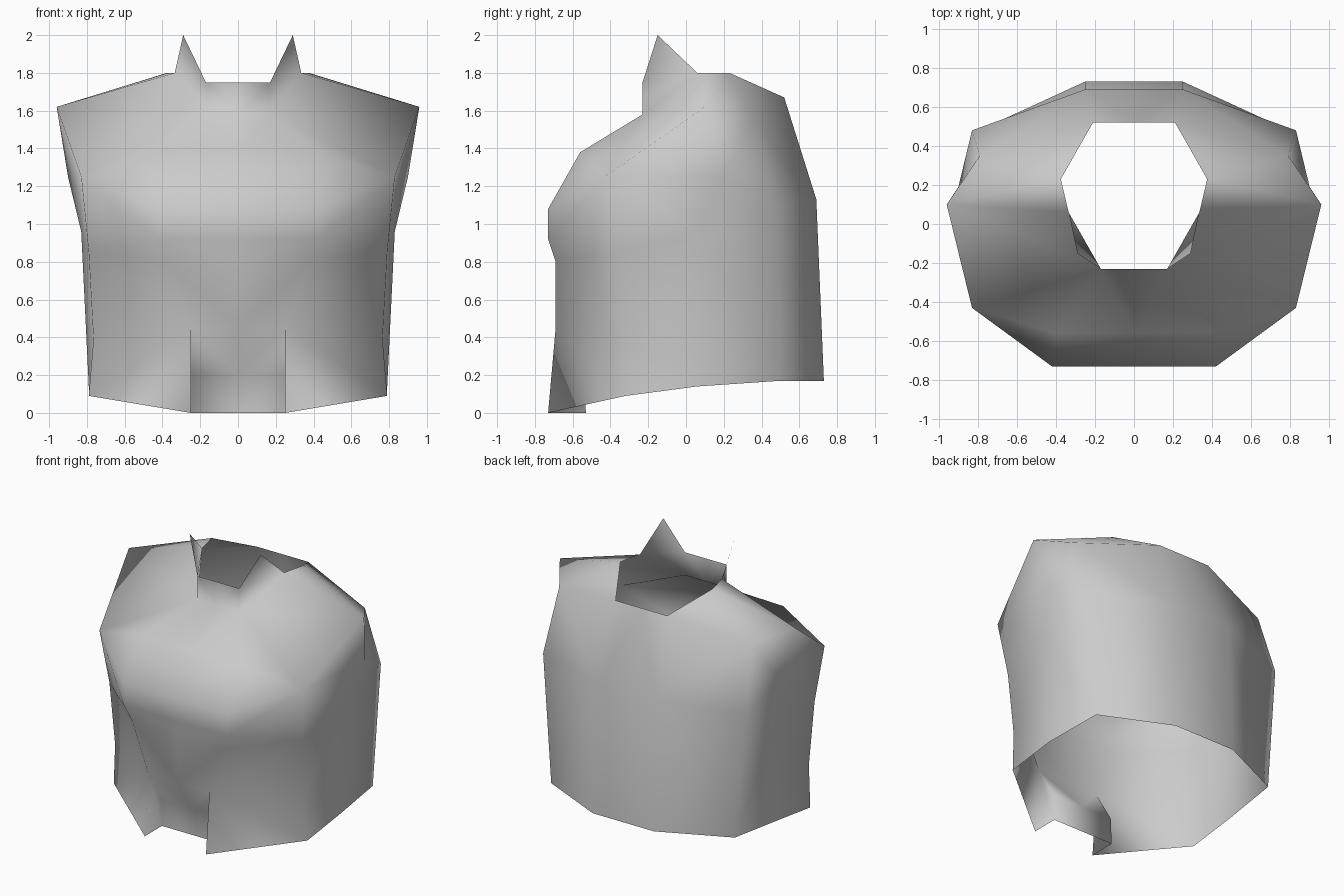
import bpy
import bmesh

if "Cube" in bpy.data.objects:
    bpy.data.objects.remove(bpy.data.objects["Cube"], do_unlink=True)

# Corners shared by neighbouring parts
neck_front = (.17, -.23, 1.58)
neck_side = (.335, .06, 1.8)
notch_top = (.25, -.69, .45)

# Upright profiles around the left half, each from top to hem
chest = [neck_front, (.4, -.56, 1.38), (.42, -.73, 1.08),
         (.42, -.73, .92), (.38, -.69, .8), notch_top]
notch_edge = [notch_top, (.25, -.73, 0)]
recess = [notch_top, (.25, -.54, .2), (.25, -.53, 0)]
ribs = [neck_front, (.83, -.43, 1.25), (.79, -.37, .85),
        (.765, -.34, .39), (.79, -.32, .09)]
arm = [neck_side, (.96, .1, 1.62), (.9, .19, 1.25),
       (.83, .06, .96), (.79, .06, .14)]
blade = [(.375, .23, 1.8), (.79, .35, 1.55), (.83, .48, 1.1), (.75, .5, .17)]
spine = [(.21, .52, 1.67), (.25, .69, 1.13), (.25, .73, .17)]
collar_front = [(.17, -.23, 1.75), neck_front]
collar_side = [(.29, -.15, 2), neck_side]

bm = bmesh.new()
corners = {}


def vert(point):
    if point not in corners:
        corners[point] = bm.verts.new(point)
    return corners[point]


def stitch(a, b):
    """Skin two profiles, stepping down whichever has the higher next point."""
    i = j = 0
    while i < len(a) - 1 or j < len(b) - 1:
        step_a = j == len(b) - 1 or (i < len(a) - 1 and a[i + 1][2] >= b[j + 1][2])
        lower = a[i + 1] if step_a else b[j + 1]
        if len({a[i], lower, b[j]}) == 3:
            bm.faces.new([vert(p) for p in (a[i], lower, b[j])])
        if step_a:
            i += 1
        else:
            j += 1


def centred(profile):
    return [(0, y, z) for x, y, z in profile]


# Front panel with the recessed notch at the hem
front = chest + recess[1:]
stitch(centred(front), front)
stitch(recess, notch_edge)

# Side and back panels
stitch(chest + notch_edge[1:], ribs)
stitch(ribs, arm)
stitch(arm, blade)
stitch(blade, spine)
stitch(spine, centred(spine))

# Collar with raised points
stitch(centred(collar_front), collar_front)
stitch(collar_front, collar_side)

mesh = bpy.data.meshes.new("torso_shell")
bm.to_mesh(mesh)
bm.free()
mesh.shade_smooth()

# Plain grey material
grey = bpy.data.materials.new("light_grey")
grey.use_nodes = True
colour = (.6, .6, .6, 1)
grey.diffuse_color = colour
grey.node_tree.nodes["Principled BSDF"].inputs["Base Color"].default_value = colour
mesh.materials.append(grey)

# Right half
torso = bpy.data.objects.new("torso_shell", mesh)
bpy.context.collection.objects.link(torso)
torso.modifiers.new("right_half", "MIRROR")
